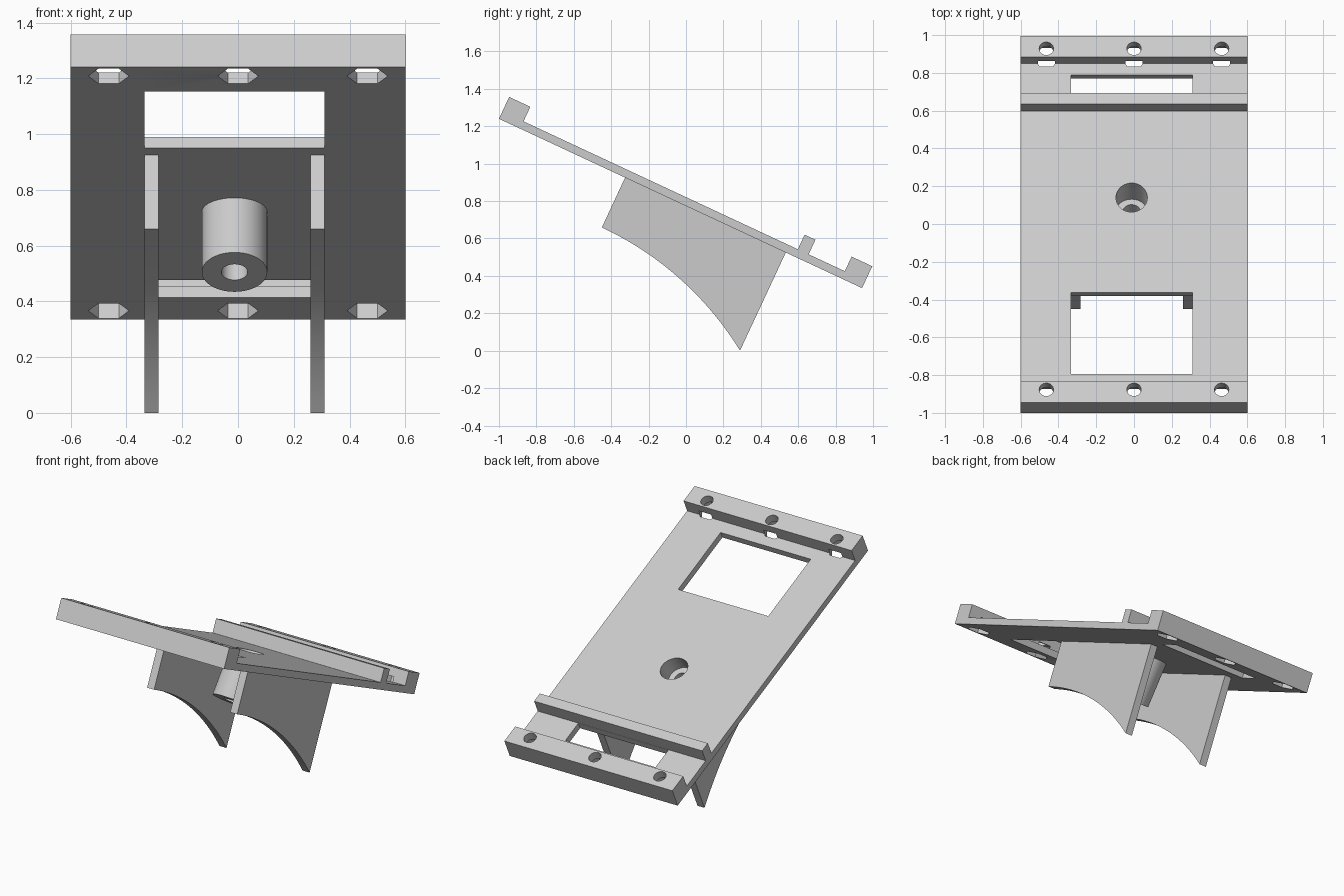
import bpy, bmesh
from math import radians, sqrt
from mathutils import Matrix, Vector

if "Cube" in bpy.data.objects:
    bpy.data.objects.remove(bpy.data.objects["Cube"])

# Parts are built flat (x across, y down the slope, z off the plate), then tilted
K = 0.043                     # plate thickness
BAR = 3 * K                   # bar height
LENGTH = 2.142
MID = -0.0125                 # centre line of windows, legs and boss
TILT = Matrix.Translation((0, -1, 1.24)) @ Matrix.Rotation(radians(-25), 4, 'X')

grey = bpy.data.materials.new("light_grey")
grey.use_nodes = True
grey.diffuse_color = (0.6, 0.6, 0.6, 1)
grey.node_tree.nodes["Principled BSDF"].inputs["Base Color"].default_value = (0.6, 0.6, 0.6, 1)


def finish(name, bm):
    bmesh.ops.recalc_face_normals(bm, faces=bm.faces)
    mesh = bpy.data.meshes.new(name)
    bm.to_mesh(mesh)
    bm.free()
    mesh.materials.append(grey)
    obj = bpy.data.objects.new(name, mesh)
    bpy.context.collection.objects.link(obj)
    return obj


def extrude_profile(name, points, x0, x1):
    bm = bmesh.new()
    face = bm.faces.new([bm.verts.new((x0, y, z)) for y, z in points])
    ext = bmesh.ops.extrude_face_region(bm, geom=[face])
    moved = [v for v in ext["geom"] if isinstance(v, bmesh.types.BMVert)]
    bmesh.ops.translate(bm, verts=moved, vec=(x1 - x0, 0, 0))
    return finish(name, bm)


def box(name, x0, x1, y0, y1, z0, z1):
    return extrude_profile(name, [(y0, z0), (y1, z0), (y1, z1), (y0, z1)], x0, x1)


def cylinder(name, radius, z0, z1, matrix, sides=48):
    bm = bmesh.new()
    bmesh.ops.create_cone(bm, cap_ends=True, segments=sides, radius1=radius, radius2=radius,
                          depth=z1 - z0, matrix=matrix @ Matrix.Translation((0, 0, (z0 + z1) / 2)))
    return finish(name, bm)


def cut(target, cutters):
    for c in cutters:
        c.hide_render = True
        mod = target.modifiers.new("cut", 'BOOLEAN')
        mod.operation, mod.solver, mod.object = 'DIFFERENCE', 'EXACT', c
    bpy.context.view_layer.update()
    graph = bpy.context.evaluated_depsgraph_get()
    mesh = bpy.data.meshes.new_from_object(target.evaluated_get(graph))
    target.modifiers.clear()
    target.data = mesh


# Plate with end bars and a rib
plate = extrude_profile("plate", [
    (0, 0), (LENGTH, 0), (LENGTH, BAR), (2.02, BAR), (2.02, K), (1.807, K), (1.807, BAR),
    (1.743, BAR), (1.743, K), (0.125, K), (0.125, BAR), (0, BAR)], -0.6, 0.6)

# Windows, bolt holes and hexagonal nut pockets
cutters = [box("window_cutter", MID - 0.322, MID + 0.322, y0, y1, -0.1, K + 0.02)
           for y0, y1 in ((0.206, 0.684), (1.808, 1.953))]
for x in (-0.464, 0, 0.464):
    for y in (0.076, LENGTH - 0.074):
        at = Matrix.Translation((x, y, 0))
        cutters.append(cylinder("bolt_cutter", 0.038, -0.1, 0.3, at, 32))
        cutters.append(cylinder("nut_cutter", 0.073, -0.1, 1.75 * K,
                                at @ Matrix.Rotation(radians(90), 4, 'Z'), 6))

# Slanted boss, its upper end trimmed inside the plate
axis = Matrix.Translation((MID, 1.238, K)) @ Matrix.Rotation(radians(-12), 4, 'X')
up = axis.to_3x3() @ Vector((0, 0, 1))
boss = cylinder("boss", 0.1175, -0.314, 0, axis)
for v in boss.data.vertices:
    if v.co.z > -K:
        v.co += up * ((K / 2 - v.co.z) / up.z)
counterbore = cylinder("counterbore_cutter", 0.083, -0.125, 0.2, axis)
bore = cylinder("bore_cutter", 0.047, -0.5, 0.2, axis)
cut(boss, [counterbore, bore])
cut(plate, cutters + [counterbore])

# Curved legs
R, Y0, Y1, DROP, STEPS = 40 * K, 0.744, 1.692, -0.294, 24
arc = []
for i in range(STEPS + 1):
    d = (Y1 - Y0) * i / STEPS
    arc.append((Y0 + d, DROP - R + sqrt(R * R - d * d)))
profile = [(Y0, K / 2)] + arc + [(Y1, K / 2)]
legs = [extrude_profile(name, profile, MID + a, MID + b)
        for name, a, b in (("left_leg", 0.272, 0.322), ("right_leg", -0.322, -0.272))]

for c in cutters + [counterbore, bore]:
    bpy.data.objects.remove(c)

# Tilt everything and smooth the round surfaces
bpy.ops.object.select_all(action='DESELECT')
for obj in [plate, boss] + legs:
    obj.data.transform(TILT)
    obj.select_set(True)
    bpy.context.view_layer.objects.active = obj
bpy.ops.object.shade_smooth_by_angle(angle=radians(30))
